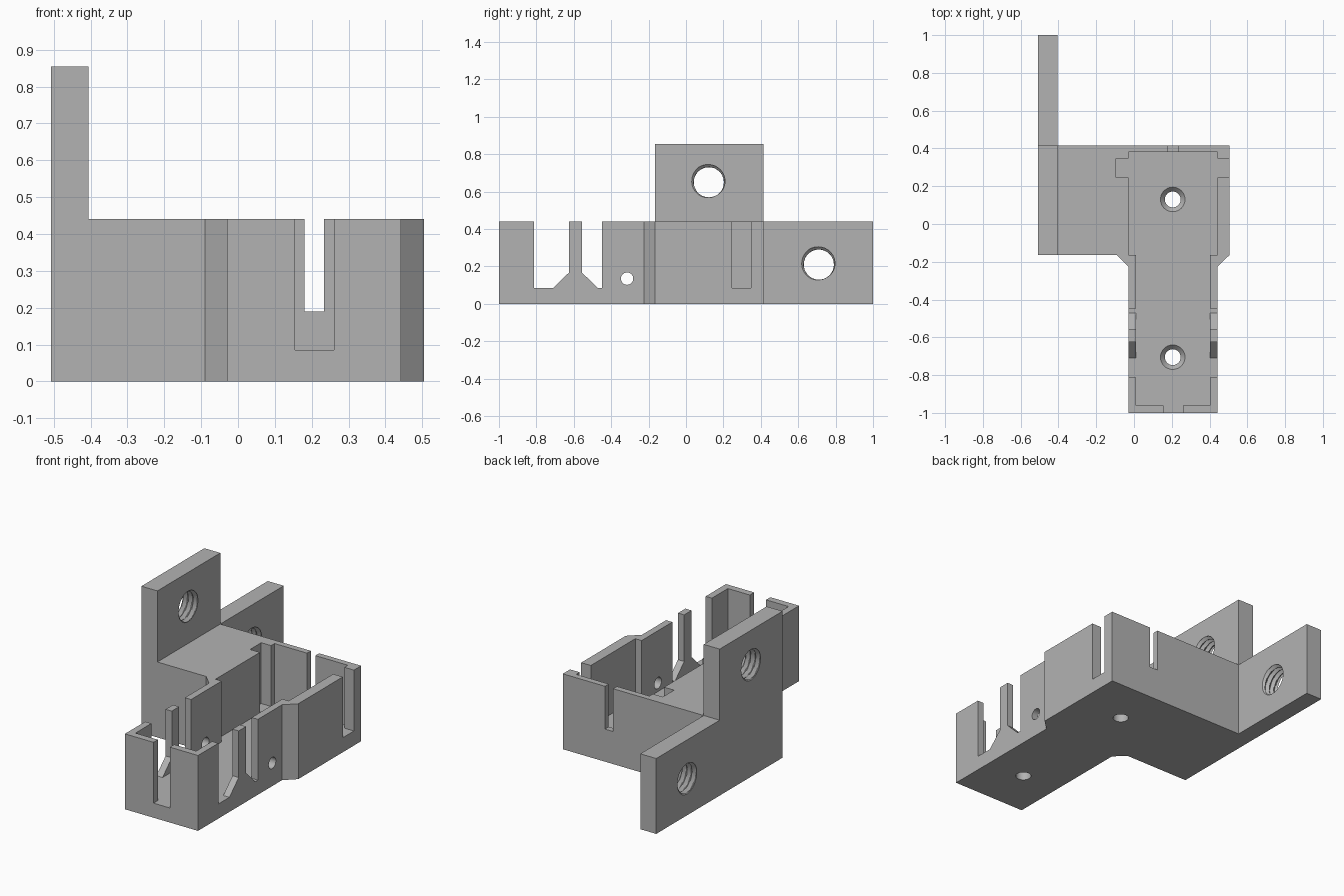
import bpy, bmesh
from math import sin, cos, pi, radians

cube = bpy.data.objects.get("Cube")
if cube:
    bpy.data.objects.remove(cube, do_unlink=True)

grey = bpy.data.materials.new("plain grey")
grey.use_nodes = True
grey.diffuse_color = (0.45, 0.45, 0.45, 1)
grey.node_tree.nodes["Principled BSDF"].inputs["Base Color"].default_value = (0.45, 0.45, 0.45, 1)

HEIGHT, FLOOR, ABOVE = 0.44, 0.085, 0.6
PLATE_OUT, PLATE_IN = -0.508, -0.405


def place(axis, u, v, t):
    return (u, v, t) if axis == "z" else (t, u, v)


def solid(name, rings):
    """Closed solid skinned through rings of points."""
    bm = bmesh.new()
    loops = [[bm.verts.new(p) for p in ring] for ring in rings]
    bm.faces.new(loops[0])
    bm.faces.new(loops[-1])
    n = len(loops[0])
    for a, b in zip(loops, loops[1:]):
        for i in range(n):
            j = (i + 1) % n
            bm.faces.new((a[i], a[j], b[j], b[i]))
    bmesh.ops.recalc_face_normals(bm, faces=bm.faces)
    mesh = bpy.data.meshes.new(name)
    bm.to_mesh(mesh)
    bm.free()
    mesh.materials.append(grey)
    obj = bpy.data.objects.new(name, mesh)
    bpy.context.collection.objects.link(obj)
    return obj


def prism(name, outline, low, high, axis="z"):
    return solid(name, [[place(axis, u, v, t) for u, v in outline] for t in (low, high)])


def box_outline(u0, u1, v0, v1):
    return [(u0, v0), (u1, v0), (u1, v1), (u0, v1)]


def bore(name, centre, stations, radius, axis, sides=32):
    """Round cutter whose radius may vary along its axis and around it."""
    rings = []
    for t in stations:
        ring = []
        for i in range(sides):
            a = 2 * pi * i / sides
            r = radius(t, a)
            ring.append(place(axis, centre[0] + r * cos(a), centre[1] + r * sin(a), t))
        rings.append(ring)
    return solid(name, rings)


def cut(target, cutter):
    cutter.hide_render = True
    bpy.context.view_layer.objects.active = target
    mod = target.modifiers.new("cut", "BOOLEAN")
    mod.operation, mod.solver, mod.object = "DIFFERENCE", "EXACT", cutter
    bpy.ops.object.modifier_apply(modifier=mod.name)
    bpy.data.objects.remove(cutter, do_unlink=True)


def thread_radius(x, a):
    phase = ((PLATE_IN - x) / 0.032 + (a - radians(115)) / (2 * pi)) % 1
    return 0.08 + 0.018 * abs(2 * phase - 1)


def threaded_bore(centre):
    steps = 40
    span = [PLATE_OUT - 0.01 + i * 0.123 / steps for i in range(steps + 1)]
    return bore("thread_cutter", centre, span, thread_radius, "x")


# Housing with its side block and rear mounting plate
body = prism("housing", [
    (PLATE_OUT, -0.165), (-0.09, -0.165), (-0.03, -0.225), (-0.03, -1),
    (0.442, -1), (0.442, -0.225), (0.505, -0.165), (0.505, 0.415),
    (PLATE_IN, 0.415), (PLATE_IN, 1), (PLATE_OUT, 1)], 0, HEIGHT)

# Upright mounting plate
plate = prism("upright_plate", box_outline(PLATE_OUT, PLATE_IN, -0.165, 0.415), HEIGHT, 0.855)

# Pocket, with front slot and side notches in its outline
cut(body, prism("pocket_cutter", [
    (0.01, -0.96), (0.155, -0.96), (0.155, -1.1), (0.26, -1.1), (0.26, -0.96),
    (0.402, -0.96), (0.402, -0.165), (0.443, -0.165), (0.443, 0.245),
    (0.6, 0.245), (0.6, 0.348), (0.443, 0.348), (0.443, 0.38),
    (-0.03, 0.38), (-0.03, 0.348), (-0.094, 0.348), (-0.094, 0.245),
    (-0.03, 0.245), (-0.03, -0.165), (0.01, -0.165)], FLOOR, ABOVE))

# Slot in the back wall
cut(body, prism("back_slot_cutter", box_outline(0.18, 0.233, 0.3, 0.5), 0.19, ABOVE))

# Openings either side of the thin posts
low = FLOOR + 0.0002
cut(body, prism("front_opening_cutter", [
    (-0.813, low), (-0.71, low), (-0.625, 0.168), (-0.625, ABOVE), (-0.813, ABOVE)],
    -0.1, 0.55, "x"))
cut(body, prism("rear_opening_cutter", [
    (-0.472, low), (-0.448, low), (-0.448, ABOVE), (-0.557, ABOVE), (-0.557, 0.168)],
    -0.1, 0.55, "x"))

# Cross hole through both side walls
cut(body, bore("cross_hole_cutter", (-0.315, 0.135), (-0.1, 0.55), lambda t, a: 0.033, "x"))

# Countersunk floor holes
for y in (0.13, -0.705):
    cut(body, bore("floor_hole_cutter", (0.205, y), (-0.05, 0.06, FLOOR, 0.12),
                   lambda t, a: 0.042 if t < 0.07 else 0.065, "z"))

# Threaded mounting holes
cut(body, threaded_bore((0.71, 0.21)))
cut(plate, threaded_bore((0.122, 0.65)))

for obj in (body, plate):
    bpy.ops.object.select_all(action="DESELECT")
    obj.select_set(True)
    bpy.context.view_layer.objects.active = obj
    bpy.ops.object.shade_smooth_by_angle(angle=radians(25))
